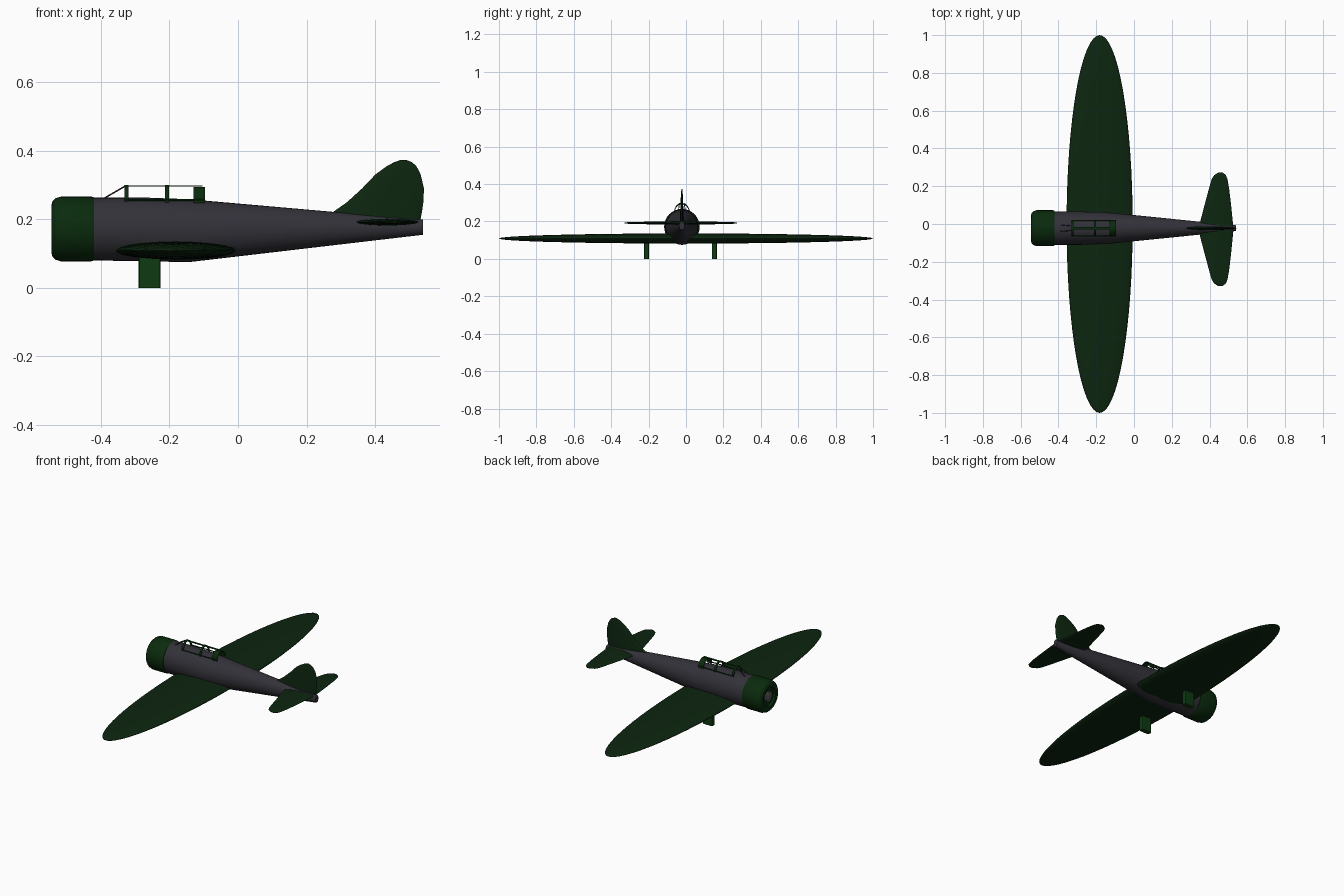
import bpy, bmesh, math
from mathutils import Vector

old = bpy.data.objects.get("Cube")
if old:
    bpy.data.objects.remove(old, do_unlink=True)

CY = -0.022       # centre plane of the fuselage
CZ = 0.172        # thrust line height


def material(name, rgb):
    m = bpy.data.materials.new(name)
    m.use_nodes = True
    m.diffuse_color = (*rgb, 1)
    m.node_tree.nodes["Principled BSDF"].inputs["Base Color"].default_value = (*rgb, 1)
    return m


wing_green = material("dark green", (0.004, 0.019, 0.005))
cowl_green = material("cowl green", (0.003, 0.024, 0.004))
gear_green = material("bright green", (0.004, 0.042, 0.006))
body_grey = material("body grey", (0.032, 0.031, 0.040))
hub_grey = material("hub grey", (0.09, 0.09, 0.10))


def finish(bm, name, mat, smooth=True):
    bmesh.ops.recalc_face_normals(bm, faces=bm.faces)
    mesh = bpy.data.meshes.new(name)
    bm.to_mesh(mesh)
    bm.free()
    mesh.materials.append(mat)
    ob = bpy.data.objects.new(name, mesh)
    bpy.context.collection.objects.link(ob)
    if smooth:
        bpy.ops.object.select_all(action='DESELECT')
        ob.select_set(True)
        bpy.context.view_layer.objects.active = ob
        bpy.ops.object.shade_smooth_by_angle(angle=math.radians(35))
    return ob


def loft(name, sections, mat, n=32):
    """Skin elliptical sections given as (centre, axis_a, axis_b)."""
    bm = bmesh.new()
    rings = []
    for c, a, b in sections:
        ring = []
        for i in range(n):
            t = math.tau * i / n
            ring.append(bm.verts.new(Vector(c) + Vector(a) * math.cos(t) + Vector(b) * math.sin(t)))
        rings.append(ring)
    for r, s in zip(rings, rings[1:]):
        for i in range(n):
            j = (i + 1) % n
            bm.faces.new((r[i], r[j], s[j], s[i]))
    bm.faces.new(rings[0])
    bm.faces.new(rings[-1])
    return finish(bm, name, mat)


def along_x(x, z, ry, rz):
    return (x, CY, z), (0, ry, 0), (0, 0, rz)


def box(name, centre, size, mat, bevel=0):
    bm = bmesh.new()
    bmesh.ops.create_cube(bm, size=1)
    for v in bm.verts:
        v.co = Vector(centre) + v.co * Vector(size)
    if bevel:
        upright = [e for e in bm.edges
                   if abs(e.verts[0].co.z - e.verts[1].co.z) > 0.01]
        bmesh.ops.bevel(bm, geom=upright, offset=bevel, segments=2, affect='EDGES', profile=0.5)
    return finish(bm, name, mat, smooth=False)


def rod(name, p, q, radius, mat):
    p, q = Vector(p), Vector(q)
    d = (q - p).normalized()
    a = d.orthogonal().normalized()
    b = d.cross(a)
    return loft(name, [(p, a * radius, b * radius), (q, a * radius, b * radius)], mat, 8)


def hoop(name, x0, x1, half, base, top, mat, n=16, thick=0.004):
    """Arched canopy frame spanning x0 to x1."""
    bm = bmesh.new()
    rows = []
    for i in range(n + 1):
        t = math.pi * i / n
        row = []
        for x, d in ((x0, 0), (x1, 0), (x1, thick), (x0, thick)):
            row.append(bm.verts.new((x, CY + (half - d) * math.cos(t),
                                     base + (top - base - d) * math.sin(t))))
        rows.append(row)
    for r, s in zip(rows, rows[1:]):
        for k in range(4):
            m = (k + 1) % 4
            bm.faces.new((r[k], r[m], s[m], s[k]))
    bm.faces.new(rows[0])
    bm.faces.new(rows[-1])
    return finish(bm, name, mat)


# Fuselage: straight barrel, then a long tapering tail cone
loft("fuselage", [along_x(-0.50, CZ, 0.080, 0.083),
                  along_x(-0.42, CZ, 0.088, 0.092),
                  along_x(-0.28, 0.171, 0.088, 0.093),
                  along_x(-0.145, 0.167, 0.084, 0.092),
                  along_x(0.54, 0.177, 0.015, 0.022)], body_grey)

# Engine cowl: rounded ring with a recessed mouth
loft("engine_cowl", [along_x(x, CZ, r, r) for x, r in (
    (-0.42, 0.086), (-0.42, 0.092), (-0.43, 0.095), (-0.515, 0.095), (-0.532, 0.090),
    (-0.542, 0.080), (-0.545, 0.068), (-0.541, 0.056), (-0.53, 0.052))], cowl_green)
loft("engine_hub", [along_x(x, CZ, r, r) for x, r in (
    (-0.525, 0.032), (-0.538, 0.030), (-0.543, 0.018))], hub_grey, 24)

# Elliptical wing: one flattened ellipsoid across the whole span
bm = bmesh.new()
bmesh.ops.create_uvsphere(bm, u_segments=32, v_segments=32, radius=1)
for v in bm.verts:
    x, y, z = v.co
    v.co = (-0.182 + 0.175 * x, z, 0.109 + 0.027 * y)
finish(bm, "wing", wing_green)

# Tailplane: half-span stations (span, leading x, trailing x, half thickness)
half = [(0, 0.340, 0.527, 0.010), (0.13, 0.374, 0.514, 0.008), (0.22, 0.398, 0.503, 0.006),
        (0.265, 0.411, 0.495, 0.005), (0.286, 0.424, 0.487, 0.004), (0.30, 0.445, 0.470, 0.002)]
stations = [(-s, a, b, t) for s, a, b, t in half[:0:-1]] + half
loft("tailplane", [(((a + b) / 2, s - 0.028, 0.192), ((b - a) / 2, 0, 0), (0, 0, t))
                   for s, a, b, t in stations], wing_green, 24)

# Tail fin: stations (height, leading x, trailing x, half thickness)
fin = [(0.19, 0.25, 0.531, 0.010), (0.222, 0.278, 0.537, 0.010), (0.25, 0.318, 0.541, 0.009),
       (0.29, 0.362, 0.543, 0.007), (0.332, 0.402, 0.533, 0.006), (0.355, 0.434, 0.521, 0.004),
       (0.367, 0.456, 0.508, 0.003), (0.374, 0.476, 0.490, 0.002)]
loft("tail_fin", [(((a + b) / 2, CY, z), ((b - a) / 2, 0, 0), (0, t, 0))
                  for z, a, b, t in fin], wing_green, 24)

# Landing gear legs
for side, y in (("left_of_nose", -0.211), ("right_of_nose", 0.152)):
    box("gear_leg_" + side, (-0.258, y, 0.05), (0.064, 0.027, 0.10), gear_green, 0.006)

# Open canopy framework
for name, x0, x1, top in (("front", -0.331, -0.319, 0.300), ("middle", -0.213, -0.201, 0.300),
                          ("rear", -0.130, -0.096, 0.295)):
    hoop("canopy_hoop_" + name, x0, x1, 0.042, 0.248, top, cowl_green)
box("canopy_top_rail", (-0.216, CY, 0.298), (0.225, 0.013, 0.003), cowl_green)
for s in (-1, 1):
    rod("canopy_side_rail", (-0.331, CY + s * 0.041, 0.256),
        (-0.096, CY + s * 0.041, 0.256), 0.003, cowl_green)
    rod("windscreen_strut", (-0.39, CY + s * 0.018, 0.262),
        (-0.328, CY + s * 0.012, 0.298), 0.0022, body_grey)
